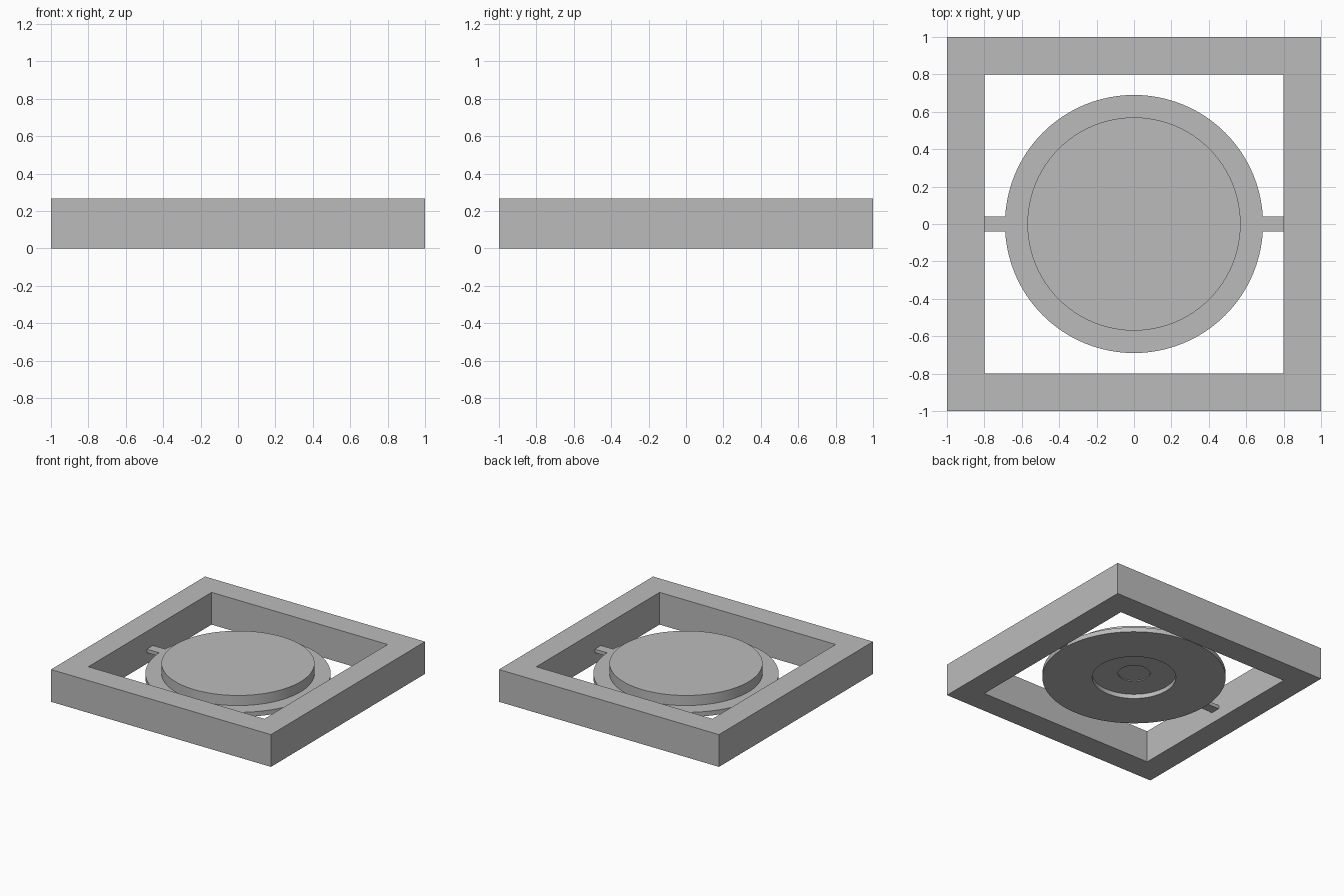
import bpy
import bmesh
from math import cos, sin, tau

if "Cube" in bpy.data.objects:
    bpy.data.objects.remove(bpy.data.objects["Cube"])

GREY = (0.5, 0.5, 0.5, 1)
grey = bpy.data.materials.new("plain grey")
grey.use_nodes = True
grey.diffuse_color = GREY
grey.node_tree.nodes["Principled BSDF"].inputs["Base Color"].default_value = GREY


def add_object(name, bm, smooth=False):
    mesh = bpy.data.meshes.new(name)
    bmesh.ops.recalc_face_normals(bm, faces=bm.faces)
    bm.to_mesh(mesh)
    bm.free()
    mesh.materials.append(grey)
    obj = bpy.data.objects.new(name, mesh)
    bpy.context.collection.objects.link(obj)
    if smooth:
        bpy.ops.object.select_all(action="DESELECT")
        obj.select_set(True)
        bpy.context.view_layer.objects.active = obj
        bpy.ops.object.shade_smooth_by_angle()
    return obj


def square_frame(name, outer, inner, height):
    """Square ring with mitred corners."""
    bm = bmesh.new()
    corners = [(-1, -1), (1, -1), (1, 1), (-1, 1)]
    section = [(outer, 0), (outer, height), (inner, height), (inner, 0)]
    rings = [[bm.verts.new((x * r, y * r, z)) for r, z in section] for x, y in corners]
    for i in range(4):
        a, b = rings[i], rings[(i + 1) % 4]
        for j in range(4):
            k = (j + 1) % 4
            bm.faces.new((a[j], b[j], b[k], a[k]))
    return add_object(name, bm)


def turned(name, profile, steps=96):
    """Revolve (radius, z) points about z, closing both ends with flat caps."""
    bm = bmesh.new()
    rings = [[bm.verts.new((r * cos(tau * i / steps), r * sin(tau * i / steps), z))
              for i in range(steps)] for r, z in profile]
    for low, high in zip(rings, rings[1:]):
        for i in range(steps):
            k = (i + 1) % steps
            bm.faces.new((low[i], low[k], high[k], high[i]))
    bm.faces.new(rings[0])
    bm.faces.new(rings[-1])
    return add_object(name, bm, smooth=True)


def box(name, low, high):
    bm = bmesh.new()
    bmesh.ops.create_cube(bm, size=1)
    for v in bm.verts:
        v.co = [h if c > 0 else l for c, l, h in zip(v.co, low, high)]
    return add_object(name, bm)


# Outer square frame
square_frame("outer_frame", 1, 0.8, 0.265)

# Stepped round platform with a shallow two-step recess underneath
turned("round_platform", [
    (0.12, 0.125), (0.12, 0.118), (0.315, 0.118), (0.315, 0.082),
    (0.69, 0.082), (0.69, 0.12), (0.57, 0.12), (0.57, 0.203)])

# Arms that hold the platform in the frame
for side, x0, x1 in (("left", 0.68, 0.8), ("right", -0.8, -0.68)):
    box(side + "_support_arm", (x0, -0.04, 0.09), (x1, 0.04, 0.119))
